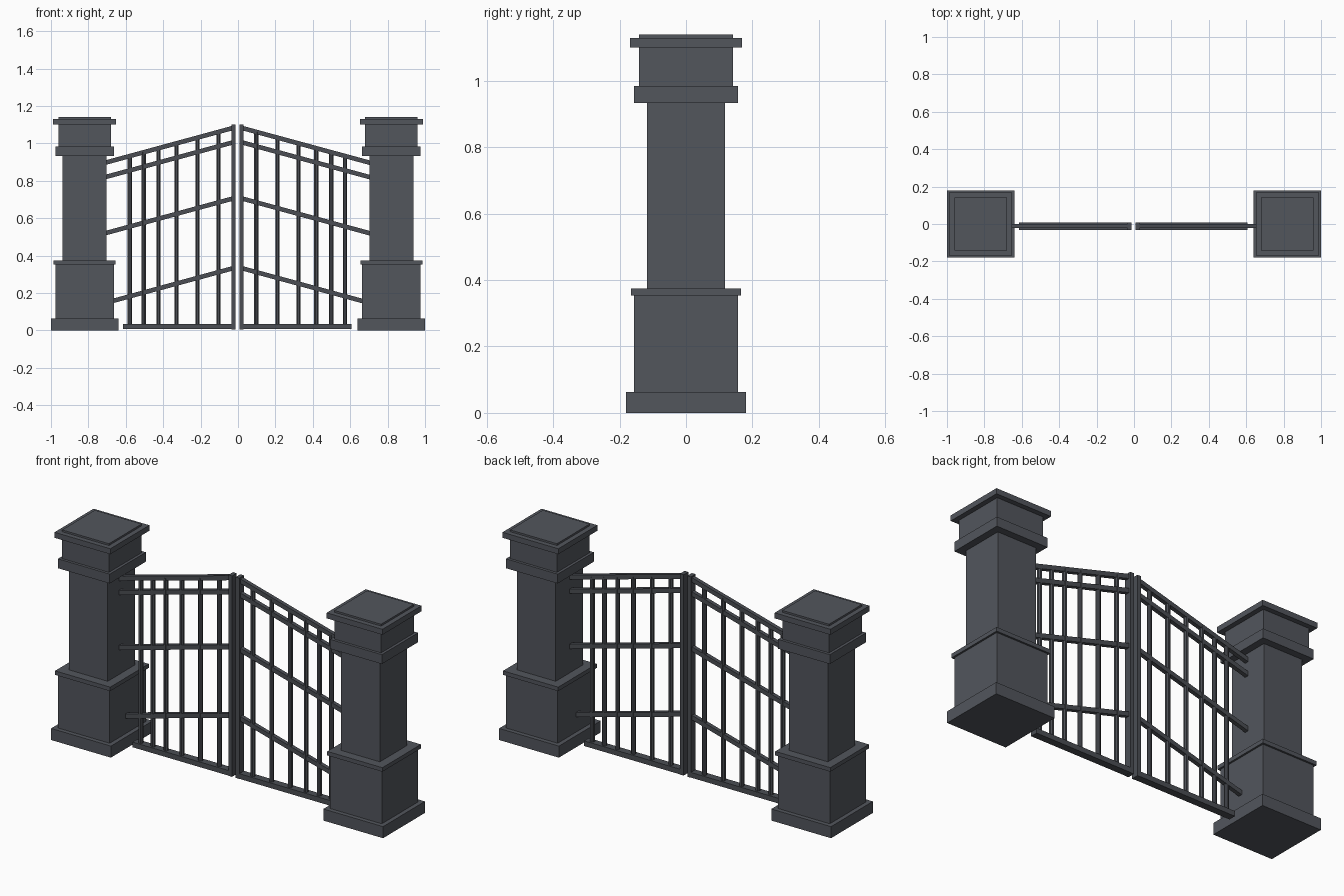
import bpy, bmesh, math
from mathutils import Matrix, Vector

if "Cube" in bpy.data.objects:
    bpy.data.objects.remove(bpy.data.objects["Cube"])


def material(name, rgb):
    m = bpy.data.materials.new(name)
    m.diffuse_color = (*rgb, 1)
    m.use_nodes = True
    m.node_tree.nodes["Principled BSDF"].inputs["Base Color"].default_value = m.diffuse_color
    return m


STONE = material("slate grey stone", (0.085, 0.092, 0.108))
IRON = material("dark grey iron", (0.07, 0.076, 0.088))
GATE_X, GATE_Y = -0.003, -0.011   # mirror line and depth of the two leaves


def finish(name, bm, mat):
    bmesh.ops.recalc_face_normals(bm, faces=bm.faces)
    me = bpy.data.meshes.new(name)
    bm.to_mesh(me)
    bm.free()
    me.materials.append(mat)
    ob = bpy.data.objects.new(name, me)
    bpy.context.collection.objects.link(ob)
    return ob


def box(bm, centre, size, rot=Matrix()):
    m = Matrix.Translation(centre) @ rot @ Matrix.Diagonal((*size, 1))
    bmesh.ops.create_cube(bm, size=1, matrix=m)


# pillars: stepped square profile, (half width, height)
PROFILE = [(.18, 0), (.18, .063), (.156, .063), (.156, .353), (.166, .353),
           (.166, .375), (.117, .375), (.117, .933), (.156, .933), (.156, .984),
           (.141, .984), (.141, 1.10), (.168, 1.10), (.168, 1.13),
           (.141, 1.13), (.141, 1.14)]
for side, s in (("left", -1), ("right", 1)):
    bm = bmesh.new()
    rings = []
    for r, z in PROFILE:
        rings.append([bm.verts.new((s * .82 + a * r, b * r, z))
                      for a, b in ((-1, -1), (1, -1), (1, 1), (-1, 1))])
    for lo, hi in zip(rings, rings[1:]):
        for i in range(4):
            j = (i + 1) % 4
            bm.faces.new((lo[i], lo[j], hi[j], hi[i]))
    bm.faces.new(rings[0])
    bm.faces.new(rings[-1])
    finish(side + "_pillar", bm, STONE)

# gate leaves
SLOPE = -0.272
RAILS = [1.083, 1.006, .706, .333]            # rail heights at the centre stile
BARS = [.101, .214, .326, .422, .501, .575]   # bar distances from the middle
for side, s in (("left", -1), ("right", 1)):
    # centre stile and bottom rail
    bm = bmesh.new()
    box(bm, (GATE_X + s * .022, GATE_Y, .553), (.022, .04, 1.094))
    finish(side + "_gate_stile", bm, IRON)
    bm = bmesh.new()
    box(bm, (GATE_X + s * .322, GATE_Y, .021), (.578, .04, .028))
    finish(side + "_bottom_rail", bm, IRON)

    # sloping rails, running into the pillar
    bm = bmesh.new()
    for z in RAILS:
        a = Vector((GATE_X + s * .022, GATE_Y, z))
        end = .71 if z > .5 else .67
        b = Vector((GATE_X + s * end, GATE_Y, z + SLOPE * (end - .022)))
        rot = Matrix.Rotation(-math.atan2(b.z - a.z, b.x - a.x), 4, 'Y')
        box(bm, (a + b) / 2, ((b - a).length, .022, .024), rot)
    finish(side + "_sloping_rails", bm, IRON)

    # upright bars
    bm = bmesh.new()
    for x in BARS:
        top = RAILS[0] + SLOPE * (x - .022)
        m = Matrix.Translation((GATE_X + s * x, GATE_Y, (.03 + top) / 2)) \
            @ Matrix.Rotation(math.pi / 8, 4, 'Z')
        bmesh.ops.create_cone(bm, cap_ends=True, segments=8, radius1=.0125,
                              radius2=.0125, depth=top - .03, matrix=m)
    finish(side + "_upright_bars", bm, IRON)
